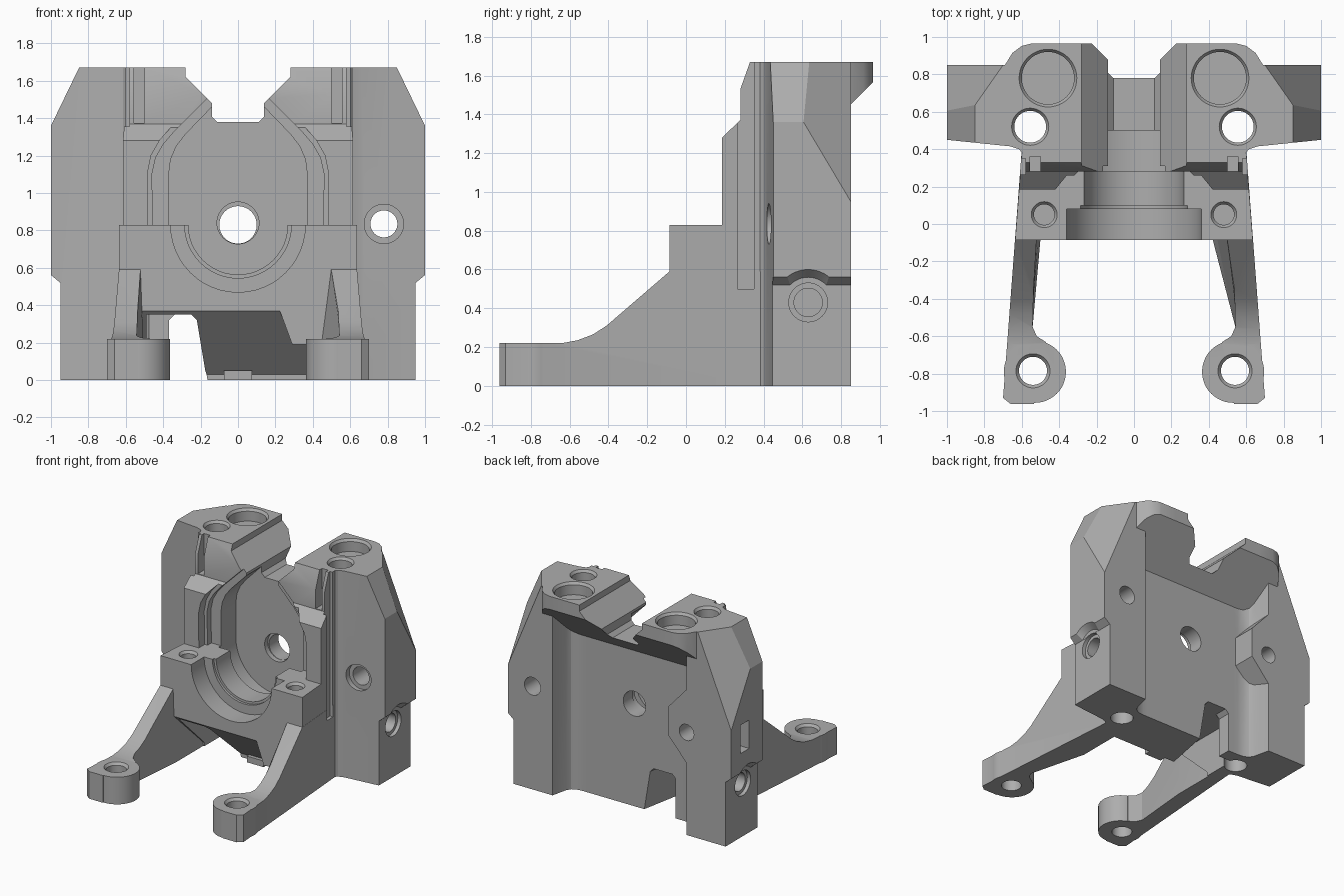
import bpy, bmesh, math
from mathutils import Vector

cube = bpy.data.objects.get("Cube")
if cube:
    bpy.data.objects.remove(cube, do_unlink=True)

grey = bpy.data.materials.new("plain grey")
grey.use_nodes = True
grey.diffuse_color = (0.42, 0.42, 0.42, 1)
grey.node_tree.nodes["Principled BSDF"].inputs["Base Color"].default_value = (0.42, 0.42, 0.42, 1)


def place(u, v, w, axis):
    return {"x": (w, u, v), "y": (u, w, v), "z": (u, v, w)}[axis]


def loft(name, axis, pts_a, pts_b, a, b):
    """Solid between two outlines lying across the axis at a and b."""
    bm = bmesh.new()
    low = [bm.verts.new(place(u, v, a, axis)) for u, v in pts_a]
    high = [bm.verts.new(place(u, v, b, axis)) for u, v in pts_b]
    bm.faces.new(low)
    bm.faces.new(high)
    n = len(low)
    for i in range(n):
        j = (i + 1) % n
        bm.faces.new((low[i], low[j], high[j], high[i]))
    bmesh.ops.recalc_face_normals(bm, faces=bm.faces)
    mesh = bpy.data.meshes.new(name)
    bm.to_mesh(mesh)
    bm.free()
    obj = bpy.data.objects.new(name, mesh)
    bpy.context.collection.objects.link(obj)
    return obj


def prism(name, axis, pts, a, b):
    return loft(name, axis, pts, pts, a, b)


def box(name, x0, x1, y0, y1, z0, z1):
    return prism(name, "z", [(x0, y0), (x1, y0), (x1, y1), (x0, y1)], z0, z1)


def circle(u, v, r, n=48):
    return [(u + r * math.cos(2 * math.pi * i / n), v + r * math.sin(2 * math.pi * i / n)) for i in range(n)]


def rod(axis, u, v, r, a, b, r2=None):
    return loft("round_part", axis, circle(u, v, r), circle(u, v, r2 or r), a, b)


def flip(pts, s):
    return [(s * u, v) for u, v in pts]


def mirrored(half):
    return half + [(-u, v) for u, v in reversed(half)]


def combine(target, other, operation):
    mod = target.modifiers.new("join", "BOOLEAN")
    mod.operation, mod.solver, mod.object = operation, "EXACT", other
    bpy.context.view_layer.objects.active = target
    bpy.ops.object.modifier_apply(modifier=mod.name)
    bpy.data.objects.remove(other, do_unlink=True)


def trim(obj, co, no):
    """Remove everything beyond a plane and close the cut."""
    bm = bmesh.new()
    bm.from_mesh(obj.data)
    res = bmesh.ops.bisect_plane(bm, geom=bm.verts[:] + bm.edges[:] + bm.faces[:],
                                 plane_co=co, plane_no=Vector(no).normalized(), clear_outer=True)
    bmesh.ops.holes_fill(bm, edges=[e for e in res["geom_cut"] if isinstance(e, bmesh.types.BMEdge)])
    bmesh.ops.recalc_face_normals(bm, faces=bm.faces)
    bm.to_mesh(obj.data)
    bm.free()


# Central body: side profile, narrowing towards the back
body = prism("extruder_body", "x", [
    (.66, 0), (.27, 0), (.27, .03), (-.085, .37), (-.085, .83), (.185, .83), (.185, 1.28),
    (.28, 1.37), (.28, 1.53), (.33, 1.67), (.965, 1.67), (.965, 1.565), (.66, 1.26)], -1, 1)
for vert in body.data.vertices:
    vert.co.x *= .6 + (.38 - vert.co.y) * .076

adds, cuts = [], []
for s, leg_inner in ((1, .42), (-1, .5)):
    # Side wings with sloping shoulders and hollowed inner corners
    wing = prism("wing", "z", flip([
        (.42, .66), (.46, .66), (.51, .665), (.55, .685), (.57, .72), (.6, .85), (1, .85), (1, .45),
        (.66, .415), (.615, .4), (.59, .37), (.42, .37)], s), 0, 1.67)
    trim(wing, (s, 0, 1.36), (.31 * s, 0, .15))
    trim(wing, (s, .85, .95), (2.4 * s, 1.68, 1))
    adds.append(wing)

    # Overhanging top lobes
    adds.append(prism("lobe", "x", [(.5, 1.67), (.965, 1.67), (.965, 1.565), (.66, 1.26), (.5, 1.26)],
                      s * .4, s * .7))

    # Front legs with round feet
    outline = [(.6, .4), (.7, -.93), (.66, -.962), (.535, -.962), (.47, -.632), (.52, -.6), (.542, -.55)]
    leg = loft("leg", "z", flip(outline + [(leg_inner, -.08), (leg_inner, .4)], s),
               flip(outline + [(.53, -.08), (.53, .4)], s), 0, .84)
    combine(leg, prism("leg_profile", "x", [
        (-1, 0), (-1, .22), (-.64, .22), (-.56, .235), (-.48, .265), (-.41, .31),
        (-.085, .59), (.4, .59), (.4, 0)], s * .3, s * .8), "INTERSECT")
    adds.append(leg)
    adds.append(rod("z", s * .53, -.79, .166, 0, .22))

    # Vertical screw holes
    cuts += [rod("z", s * .54, -.785, .075, -.1, .4), rod("z", s * .54, -.785, .075, .2, .221, .092),
             rod("z", s * .46, .78, .14, 1.57, 1.7), rod("z", s * .46, .78, .14, 1.65, 1.671, .155),
             rod("z", s * .555, .52, .085, -.1, 1.8), rod("z", s * .555, .52, .085, 1.65, 1.671, .1),
             rod("z", s * .48, .05, .055, .6, .9), rod("z", s * .48, .05, .055, .81, .831, .07)]

    # Rounded back corners of the lobes
    cuts.append(prism("corner_cutter", "z", flip([
        (.53, .97), (.6, .952), (.65, .915), (.69, .85), (1.1, .85), (1.1, 1.1), (.53, 1.1)], s), 1.3, 1.8))

    # Stepped lower sides with arch and cross hole
    cuts.append(prism("side_cutter", "y", flip([(.95, -.1), (.95, .52), (1.01, .57), (1.1, .57), (1.1, -.1)], s),
                      .3, 1))
    cuts += [rod("x", .63, .43, .13, s * .951, s * 1.02, .186), rod("x", .63, .43, .073, s * .68, s * 1.1),
             rod("x", .63, .43, .1, s * .92, s * 1.1)]

    # Side slots and front cable channels
    cuts += [box("slot_cutter", s * .58, s * .7, .265, .35, .5, 1.8),
             box("channel_cutter", s * .5, s * .555, .2, .36, 1.375, 1.8)]

# Boss on the back, web beside one leg and tab under the front
adds.append(prism("back_boss", "y", [(-.62, .56), (-.44, .76), (-.44, 1), (-.62, 1.2)], .6, .85))
adds.append(prism("leg_web", "y", [(.22, .38), (.29, .19), (.5, .19), (.5, .38)], -.085, .35))
adds.append(box("bottom_tab", -.075, .075, .22, .35, 0, .05))

# Round cavity, stepped teardrop recess and top notch
cuts += [rod("y", 0, .83, .36, -.2, .08), rod("y", 0, .83, .285, 0, .1),
         rod("y", 0, .83, .266, .09, .3), rod("y", 0, .83, .37, .28, .5)]
inner = [(.37, .83), (.37, 1.1), (.36, 1.18), (.33, 1.25), (.28, 1.315), (.14, 1.46)]
middle = [(.455, .83), (.46, 1.1), (.44, 1.19), (.4, 1.26), (.34, 1.33), (.16, 1.51)]
outer = [(.48, .83), (.485, 1.1), (.465, 1.2), (.42, 1.28), (.36, 1.35), (.17, 1.54)]
cuts += [prism("teardrop_cutter", "y", mirrored(inner), .1, .5),
         prism("recess_cutter", "y", mirrored(middle), .1, .31),
         prism("recess_lip_cutter", "y", mirrored(outer), .1, .26),
         prism("notch_cutter", "y", mirrored([(.28, 1.8), (.28, 1.62), (.14, 1.48), (.14, 1.41), (.11, 1.38)]),
               0, 1.1)]

# Horizontal holes through the back and wings
cuts += [rod("y", 0, .83, .1, .3, 1), rod("y", 0, .84, .112, .3, .54),
         rod("y", .78, .835, .072, .3, 1), rod("y", .78, .835, .105, .3, .46),
         rod("y", -.6, .83, .065, .62, 1)]

# Passage under one side, widening to the back, and window in that wing
side = [(-.37, -.1), (-.37, .32), (-.34, .35)]
cuts += [prism("passage_cutter", "y", side + [(-.25, .35), (-.22, .32), (-.15, -.1)], -.2, 1),
         loft("passage_back_cutter", "y", side + [(-.25, .35), (-.22, .32), (-.15, -.1)],
              side + [(-.17, .35), (-.14, .32), (-.07, -.1)], .25, .67),
         box("passage_front_cutter", -.49, -.3, -.2, .55, -.1, .35),
         box("window_cutter", -1.1, -.85, .62, .73, .72, .95)]

for part in adds:
    combine(body, part, "UNION")
for part in cuts:
    combine(body, part, "DIFFERENCE")

body.data.materials.clear()
body.data.materials.append(grey)
for face in body.data.polygons:
    face.material_index = 0
bpy.ops.object.select_all(action="DESELECT")
body.select_set(True)
bpy.context.view_layer.objects.active = body
bpy.ops.object.shade_smooth_by_angle(angle=math.radians(25))
